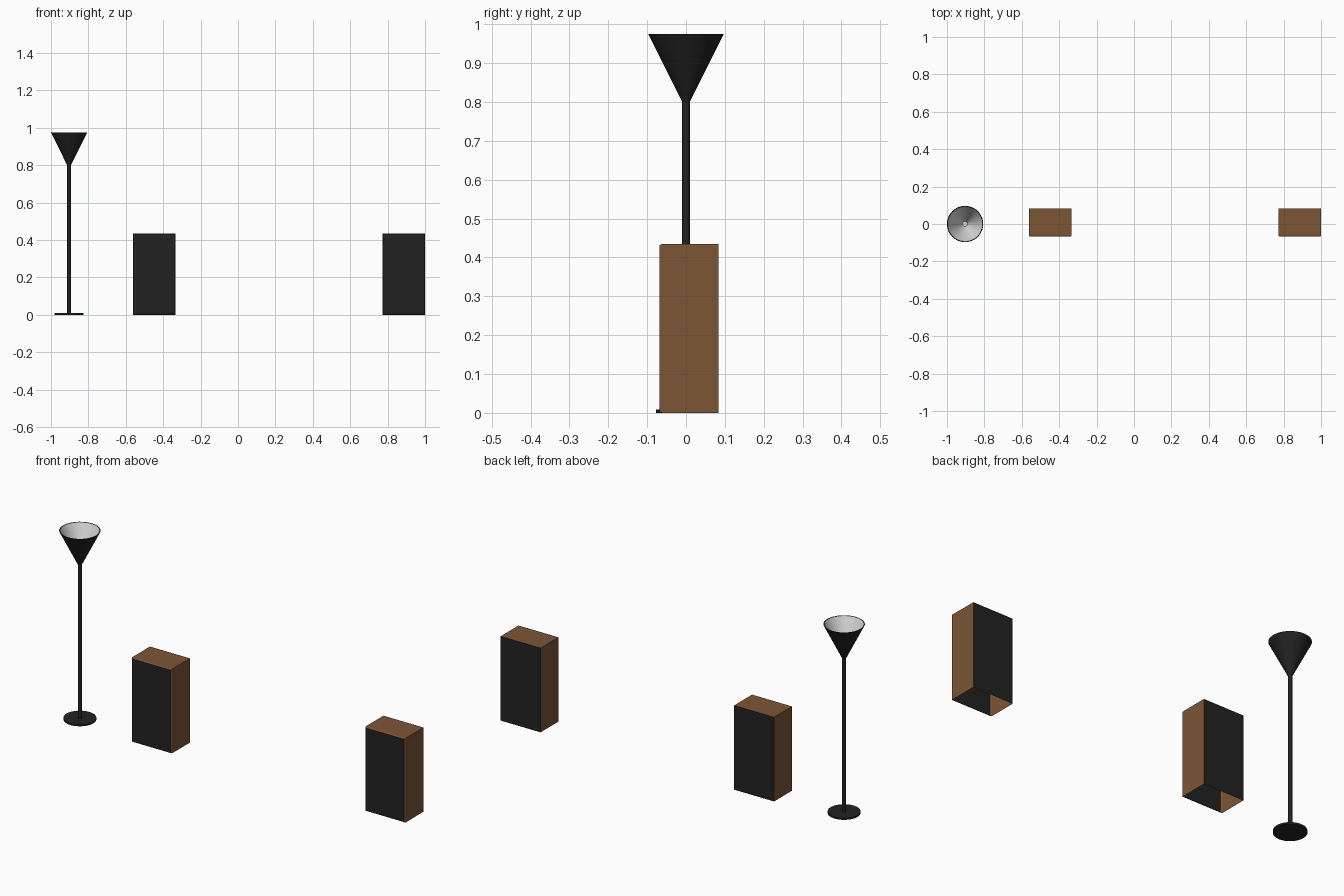
import bpy, bmesh, math

if "Cube" in bpy.data.objects:
    bpy.data.objects.remove(bpy.data.objects["Cube"])


def material(name, rgb):
    m = bpy.data.materials.new(name)
    m.diffuse_color = (*rgb, 1)
    m.use_nodes = True
    m.node_tree.nodes["Principled BSDF"].inputs["Base Color"].default_value = m.diffuse_color
    return m


BLACK = material("matte black", (0.016, 0.016, 0.016))
WOOD = material("brown wood", (0.2, 0.092, 0.036))
PALE = material("pale grey", (0.7, 0.7, 0.7))


def make_object(name, bm, mats):
    mesh = bpy.data.meshes.new(name)
    bm.to_mesh(mesh)
    bm.free()
    for m in mats:
        mesh.materials.append(m)
    ob = bpy.data.objects.new(name, mesh)
    bpy.context.collection.objects.link(ob)
    return ob


def lathe(name, profile, mat, x, sides=48):
    """Spin an (r, z) profile round a vertical axis at x; r = 0 closes an end."""
    bm = bmesh.new()
    vs = [bm.verts.new((r, 0, z)) for r, z in profile]
    edges = [bm.edges.new(pair) for pair in zip(vs, vs[1:])]
    bmesh.ops.spin(bm, geom=vs + edges, cent=(0, 0, 0), axis=(0, 0, 1),
                   angle=math.tau, steps=sides, use_duplicate=False)
    bmesh.ops.remove_doubles(bm, verts=bm.verts, dist=1e-5)
    bmesh.ops.recalc_face_normals(bm, faces=bm.faces)
    ob = make_object(name, bm, [mat])
    ob.location.x = x
    bpy.ops.object.select_all(action='DESELECT')
    ob.select_set(True)
    bpy.context.view_layer.objects.active = ob
    bpy.ops.object.shade_smooth_by_angle(angle=math.radians(35))
    return ob


# Floor lamp: disc foot, slim pole, flared shade with a pale lining
LX = -0.903
lathe("lamp_base", [(0, 0), (0.077, 0), (0.077, 0.009), (0, 0.009)], BLACK, LX)
lathe("lamp_pole", [(0.01, 0.009), (0.01, 0.803)], BLACK, LX, 24)
lathe("lamp_shade", [(0, 0.8), (0.01, 0.8), (0.097, 0.975), (0.093, 0.975)], BLACK, LX)
lining = lathe("lamp_shade_lining", [(0.093, 0.975), (0.013, 0.814), (0, 0.814)], PALE, LX)
lining.data.flip_normals()   # the lining faces inwards and up


def speaker(name, x):
    """Cabinet with a chamfered black front, black back and open underside."""
    w, h, y0, y1 = 0.228, 0.435, -0.061, 0.084
    bm = bmesh.new()
    bmesh.ops.create_cube(bm, size=1)
    for v in bm.verts:
        v.co = (x + v.co.x * w, y0 + (v.co.y + 0.5) * (y1 - y0), (v.co.z + 0.5) * h)
    bm.normal_update()
    front = [f for f in bm.faces if f.normal.y < -0.9]
    bmesh.ops.inset_region(bm, faces=front, thickness=0.005)
    for v in front[0].verts:
        v.co.y -= 0.007
    bm.normal_update()
    bottom = [f for f in bm.faces if f.normal.z < -0.9]
    bmesh.ops.delete(bm, geom=bottom, context='FACES_ONLY')
    # front and back panels are black, the rest is wood
    for f in bm.faces:
        f.material_index = 1 if abs(f.normal.y) > 0.95 else 0
    return make_object(name, bm, [WOOD, BLACK])


speaker("left_speaker", -0.448)
speaker("right_speaker", 0.886)
